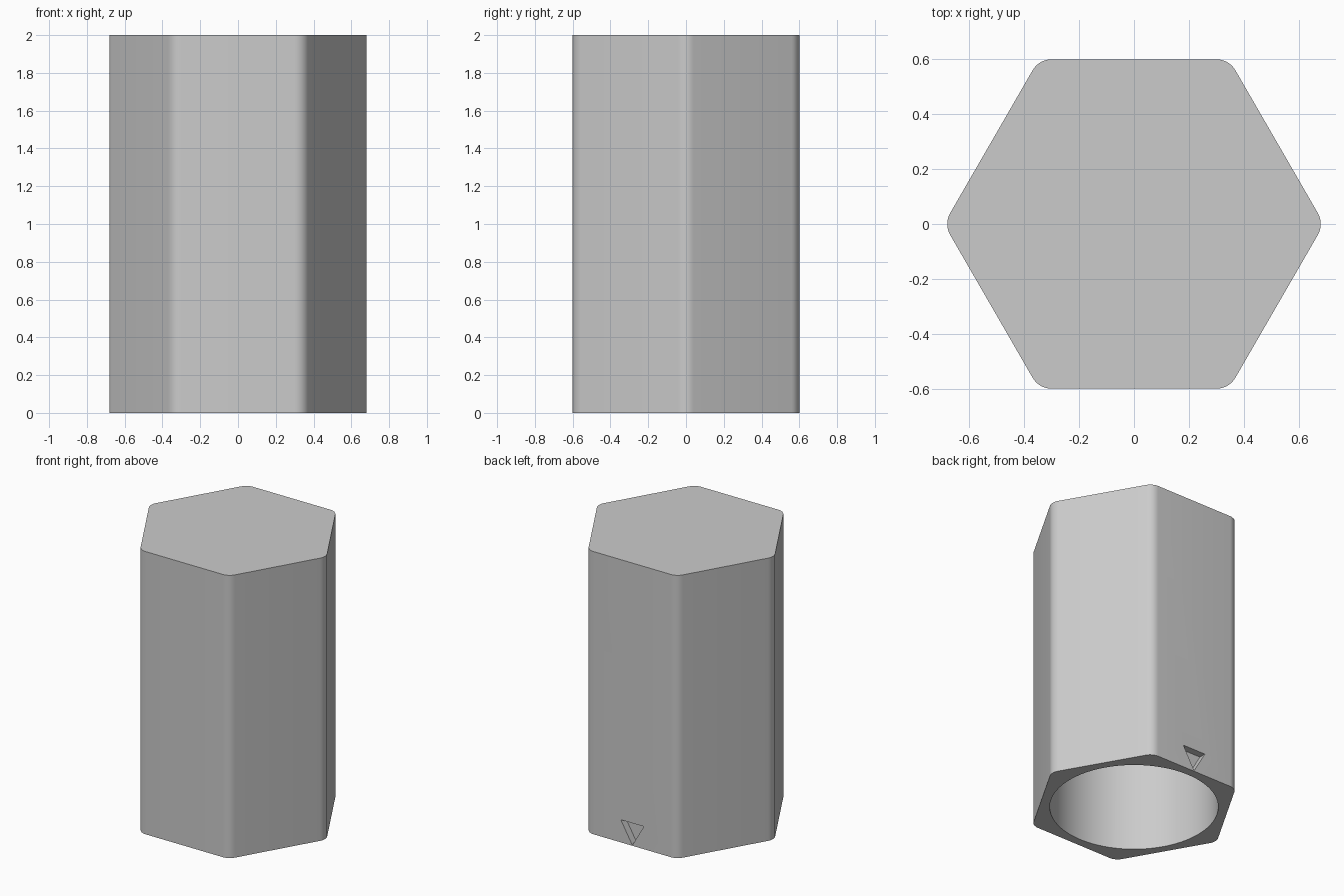
import bpy, bmesh
from math import sin, cos, pi, radians

if "Cube" in bpy.data.objects:
    bpy.data.objects.remove(bpy.data.objects["Cube"], do_unlink=True)

APOTHEM, HEIGHT, FILLET = 0.6, 2.0, 0.08
BORE_RADIUS, BORE_DEPTH = 0.54, 1.9
NOTCH_HALF, NOTCH_TOP, NOTCH_DEPTH = 0.09, 0.16, 0.05

grey = bpy.data.materials.new("plain_grey")
grey.use_nodes = True
colour = (0.6, 0.6, 0.6, 1)
grey.diffuse_color = colour
grey.node_tree.nodes["Principled BSDF"].inputs["Base Color"].default_value = colour


def prism(name, outline, direction):
    """Extrude a closed outline of 3D points along a direction."""
    bm = bmesh.new()
    face = bm.faces.new([bm.verts.new(p) for p in outline])
    moved = bmesh.ops.extrude_face_region(bm, geom=[face], use_keep_orig=True)["geom"]
    bmesh.ops.translate(bm, vec=direction,
                        verts=[v for v in moved if isinstance(v, bmesh.types.BMVert)])
    bmesh.ops.recalc_face_normals(bm, faces=bm.faces)
    mesh = bpy.data.meshes.new(name)
    bm.to_mesh(mesh)
    bm.free()
    mesh.materials.append(grey)
    obj = bpy.data.objects.new(name, mesh)
    bpy.context.collection.objects.link(obj)
    return obj


def cut(target, cutter):
    mod = target.modifiers.new(cutter.name, 'BOOLEAN')
    mod.operation, mod.solver, mod.object = 'DIFFERENCE', 'EXACT', cutter
    bpy.context.view_layer.objects.active = target
    bpy.ops.object.modifier_apply(modifier=mod.name)
    bpy.data.objects.remove(cutter, do_unlink=True)


# Hexagonal body with rounded vertical corners
centre_radius = (APOTHEM - FILLET) / cos(pi / 6)
outline = []
for corner in range(6):
    a = corner * pi / 3
    for step in range(9):
        b = a + radians(-30 + 60 * step / 8)
        outline.append((centre_radius * cos(a) + FILLET * cos(b),
                        centre_radius * sin(a) + FILLET * sin(b), 0))
body = prism("hexagonal_cap", outline, (0, 0, HEIGHT))

# Round blind bore, open at the bottom
circle = [(BORE_RADIUS * cos(2 * pi * i / 96), BORE_RADIUS * sin(2 * pi * i / 96), -0.1)
          for i in range(96)]
cut(body, prism("bore_cutter", circle, (0, 0, BORE_DEPTH + 0.1)))

# Triangular pointer notch at the foot of the back face
y = APOTHEM - NOTCH_DEPTH
triangle = [(-NOTCH_HALF, y, NOTCH_TOP), (NOTCH_HALF, y, NOTCH_TOP), (0, y, 0.004)]
cut(body, prism("notch_cutter", triangle, (0, NOTCH_DEPTH + 0.1, 0)))

# Smooth corners and bore, crisp rims
bpy.ops.object.select_all(action='DESELECT')
body.select_set(True)
bpy.context.view_layer.objects.active = body
bpy.ops.object.shade_smooth_by_angle(angle=radians(30))
